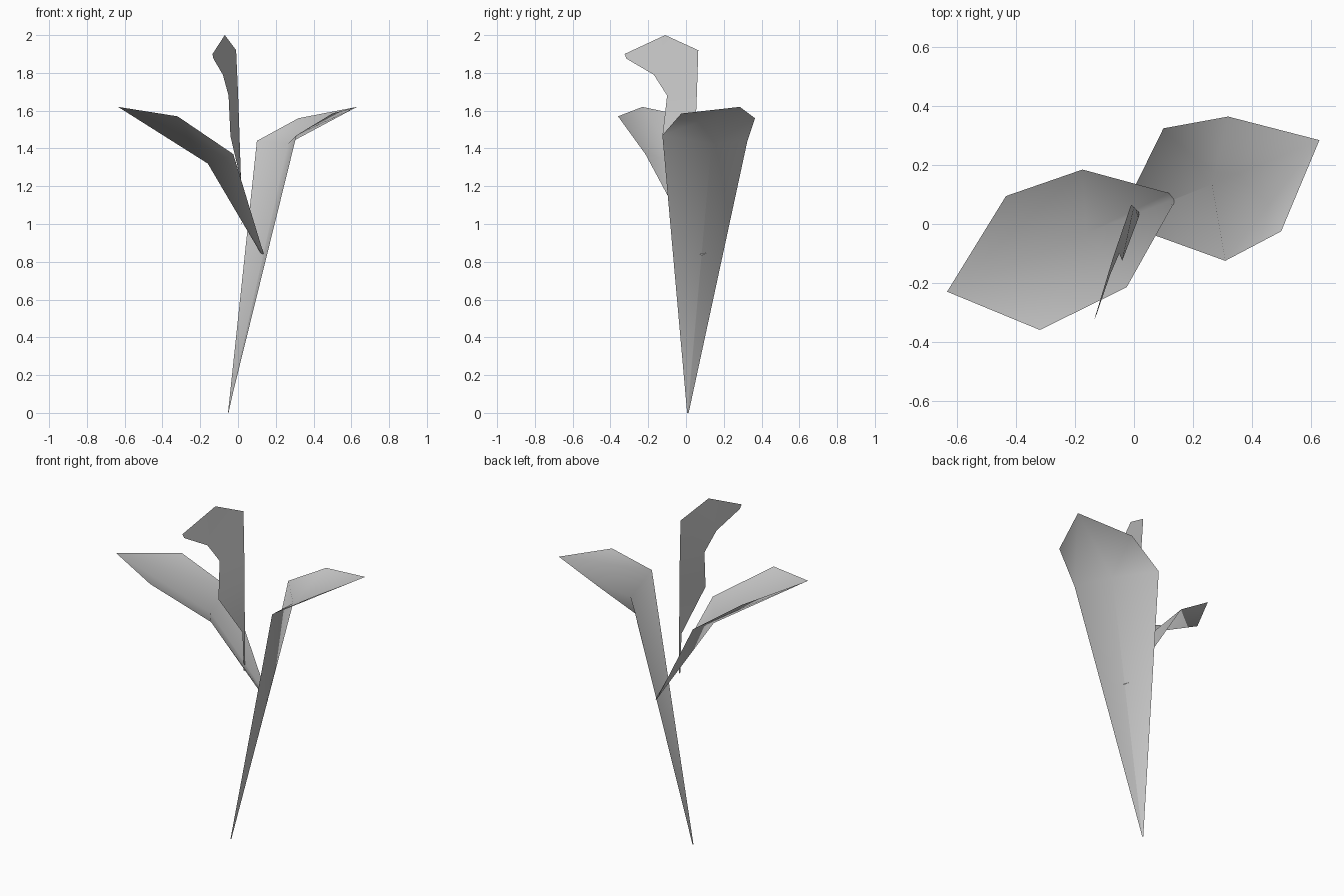
import bpy
import bmesh

cube = bpy.data.objects.get("Cube")
if cube:
    bpy.data.objects.remove(cube, do_unlink=True)

# Single plain grey for every part
grey = bpy.data.materials.new("plain grey")
grey.use_nodes = True
colour = (0.6, 0.6, 0.6, 1)
grey.diffuse_color = colour
grey.node_tree.nodes["Principled BSDF"].inputs["Base Color"].default_value = colour


def finish(name, bm, smooth):
    mesh = bpy.data.meshes.new(name)
    bm.to_mesh(mesh)
    bm.free()
    mesh.materials.append(grey)
    for poly in mesh.polygons:
        poly.use_smooth = smooth
    obj = bpy.data.objects.new(name, mesh)
    bpy.context.collection.objects.link(obj)


def folded_leaf(name, rows):
    """Thin leaf lofted through rows of near edge, midrib and far edge."""
    bm = bmesh.new()
    grid = [[bm.verts.new(p) for p in row] for row in rows]
    for low, high in zip(grid, grid[1:]):
        for i in range(2):
            bm.faces.new((low[i], low[i + 1], high[i + 1], high[i]))
    finish(name, bm, True)


# Tall main leaf, bending outward at its top
folded_leaf("main_leaf", [
    [(-0.053, 0.006, 0), (-0.05, 0.01, 0), (-0.053, 0.014, 0)],
    [(0.31, -0.125, 1.47), (0.265, 0.135, 1.425), (0.10, 0.325, 1.44)],
    [(0.5, -0.025, 1.585), (0.63, 0.285, 1.62), (0.32, 0.365, 1.56)],
])

# Shorter side leaf, leaning the other way
folded_leaf("side_leaf", [
    [(0.12, 0.105, 0.845), (0.138, 0.085, 0.835), (0.135, 0.07, 0.84)],
    [(-0.175, 0.185, 1.37), (-0.16, -0.03, 1.32), (-0.025, -0.215, 1.37)],
    [(-0.435, 0.095, 1.55), (-0.635, -0.23, 1.62), (-0.32, -0.36, 1.57)],
])

# Upright hooked petal: pairs of front and back edge points going up
pairs = [
    ((0.018, 0.028, 1.0), (0.02, 0.035, 1.0)),
    ((0.015, 0.02, 1.23), (0.016, 0.042, 1.23)),
    ((-0.04, -0.125, 1.465), (0.007, 0.05, 1.5)),
    ((-0.05, -0.10, 1.68), (0.0, 0.058, 1.7)),
    ((-0.08, -0.17, 1.79), (-0.01, 0.065, 1.92)),
    ((-0.13, -0.315, 1.875), (-0.07, -0.11, 2.0)),
]
bm = bmesh.new()
edges = [[bm.verts.new(p) for p in pair] for pair in pairs]
for low, high in zip(edges, edges[1:]):
    bm.faces.new((low[0], low[1], high[1], high[0]))
tip = bm.verts.new((-0.135, -0.325, 1.9))
bm.faces.new((edges[-1][0], edges[-1][1], tip))
finish("hooked_petal", bm, True)
